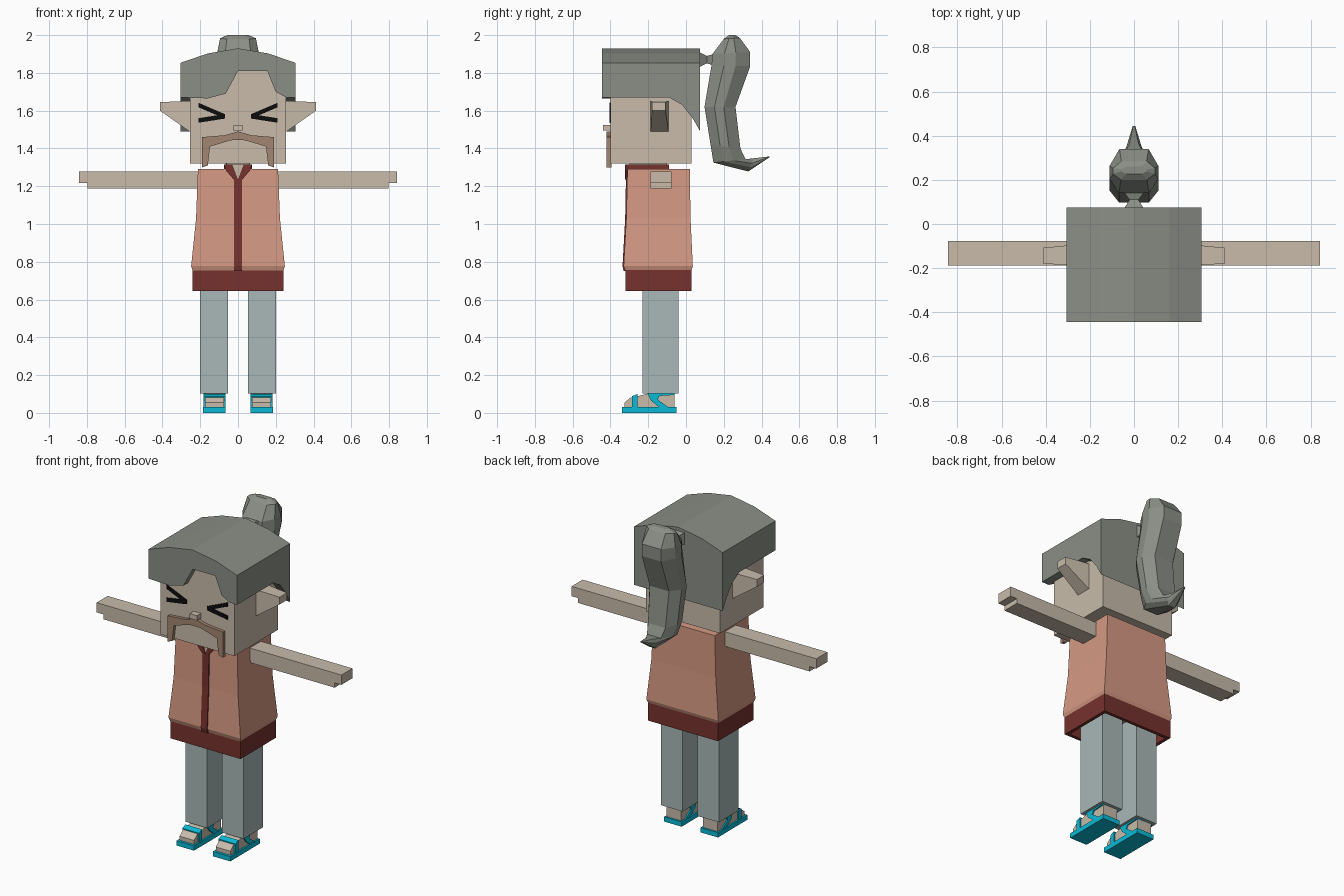
import bpy, bmesh
from mathutils import Vector

cube = bpy.data.objects.get("Cube")
if cube:
    bpy.data.objects.remove(cube, do_unlink=True)


def material(name, rgb):
    lin = [((c / 255 + 0.055) / 1.055) ** 2.4 for c in rgb]
    m = bpy.data.materials.new(name)
    m.diffuse_color = (*lin, 1)
    m.use_nodes = True
    bsdf = next(n for n in m.node_tree.nodes if n.type == 'BSDF_PRINCIPLED')
    bsdf.inputs["Base Color"].default_value = (*lin, 1)
    return m


skin = material("skin", (200, 187, 170))
hair = material("grey hair", (139, 143, 134))
shirt = material("salmon shirt", (213, 153, 131))
red = material("dark red", (118, 50, 45))
trouser = material("pale trousers", (168, 184, 183))
cyan = material("cyan sandal", (10, 186, 214))
black = material("black eyes", (12, 12, 12))
brown = material("brown moustache", (163, 134, 114))


def finish(name, bm, mat):
    bmesh.ops.recalc_face_normals(bm, faces=bm.faces)
    mesh = bpy.data.meshes.new(name)
    bm.to_mesh(mesh)
    bm.free()
    mesh.materials.append(mat)
    ob = bpy.data.objects.new(name, mesh)
    bpy.context.scene.collection.objects.link(ob)
    return ob


def loft(name, rings, mat, caps=True):
    """Skin a stack of equal-length rings of points."""
    bm = bmesh.new()
    rows = [[bm.verts.new(p) for p in ring] for ring in rings]
    n = len(rows[0])
    for r, s in zip(rows, rows[1:]):
        for i in range(n):
            j = (i + 1) % n
            bm.faces.new((r[i], r[j], s[j], s[i]))
    if caps:
        bm.faces.new(rows[0])
        bm.faces.new(rows[-1])
    return finish(name, bm, mat)


def prism(name, pts, axis, a, b, mat, side=1):
    """Extrude an outline along x (pts are y,z) or y (pts are x,z)."""
    if axis == 'x':
        rings = [[(d * side, p, q) for p, q in pts] for d in (a, b)]
    else:
        rings = [[(p * side, d, q) for p, q in pts] for d in (a, b)]
    return loft(name, rings, mat)


def rect(x0, x1, y0, y1, z):
    return [(x0, y0, z), (x1, y0, z), (x1, y1, z), (x0, y1, z)]


def box(name, x, y, z, mat):
    return loft(name, [rect(*x, *y, h) for h in z], mat)


def mirrored(pts):
    """Complete a right-hand outline that starts and ends on the centre line."""
    return pts + [(-x, z) for x, z in reversed(pts) if x > 0]


# Head and face
box("head", (-.255, .255), (-.4, .03), (1.32, 1.83), skin)
box("nose", (-.025, .025), (-.44, -.395), (1.495, 1.525), skin)
prism("moustache", mirrored([(0, 1.49), (.07, 1.47), (.19, 1.46), (.19, 1.30), (.16, 1.31),
                             (.148, 1.41), (.04, 1.443), (0, 1.445)]), 'y', -.42, -.395, brown)

# Hair cap: front plate with a notched fringe, arched crown, sloping nape
arch = [(-.305, 1.853), (-.16, 1.903), (0, 1.93), (.16, 1.903), (.305, 1.853)]
fringe = [(.305, 1.67), (.255, 1.67), (.2, 1.70), (.155, 1.81), (0, 1.81),
          (-.065, 1.69), (-.16, 1.665), (-.305, 1.67)]
prism("hair_fringe", arch + fringe, 'y', -.445, -.398, hair)
prism("hair_crown", arch + [(.305, 1.67), (-.305, 1.67)], 'y', -.398, .075, hair)
prism("hair_nape", [(-.09, 1.67), (-.02, 1.63), (.035, 1.56), (.075, 1.49), (.075, 1.67)],
      'x', -.305, .305, hair)

# Ponytail: pinched tie, then eight-sided tail from (inner, outer, half width)
loft("ponytail_tie", [[(sx * w, y, z) for sx, z in
                       ((-1, 1.87 - h), (1, 1.87 - h), (1, 1.87 + h), (-1, 1.87 + h))]
                      for y, w, h in ((.07, .045, .04), (.11, .02, .02), (.15, .05, .03))], hair)
tail = []
for inner, outer, w in [((.2, 1.98), (.285, 1.985), .095), ((.14, 1.9), (.34, 1.91), .11),
                        ((.135, 1.84), (.34, 1.835), .11), ((.098, 1.62), (.262, 1.62), .11),
                        ((.13, 1.42), (.288, 1.40), .1), ((.145, 1.325), (.315, 1.343), .08),
                        ((.33, 1.278), (.36, 1.348), .035), ((.44, 1.352), (.445, 1.358), .006)]:
    a, b = Vector((0, *inner)), Vector((0, *outer))
    half = [(0, .62), (.32, 1), (.62, 1), (1, .6)]
    ring = [a.lerp(b, t) + Vector((w * k, 0, 0)) for t, k in half]
    ring += [a.lerp(b, t) - Vector((w * k, 0, 0)) for t, k in reversed(half)]
    tail.append(ring)
top = [Vector((p.x * .6, .246 + (p.y - .246) * .4, 2)) for p in tail[0]]
loft("ponytail", [top] + tail, hair)

# Shirt, hem, collar and placket
torso = [(1.29, .212, -.31, .02), (1.03, .222, -.316, .024),
         (.777, .248, -.33, .036), (.753, .24, -.322, .028)]
loft("shirt", [rect(-w, w, f, b, z) for z, w, f, b in torso], shirt)
outer = [rect(-.242, .242, -.32, .03, z) for z in (.757, .645)]
inner = [rect(-.222, .222, -.3, .01, z) for z in (.645, .757)]
loft("shirt_hem", outer + inner, red, caps=False)
box("neck", (-.06, .06), (-.3, -.1), (1.28, 1.33), skin)
box("collar", (-.075, .075), (-.305, -.09), (1.28, 1.315), red)
prism("neck_opening", [(-.035, 1.316), (.035, 1.316), (0, 1.235)], 'y', -.317, -.3, skin)
loft("placket", [rect(-.022, .022, f, f + .03, z) for z, f in
                 ((1.24, -.318), (1.03, -.322), (.777, -.336), (.75, -.33))], red)

for side, tag in ((1, "left"), (-1, "right")):
    # Squinting eye drawn as two thin bars
    for end in (1.63, 1.548):
        mid = 1.57
        prism(tag + "_eye_bar", [(.07, mid - .012), (.07, mid + .012), (.21, end + .012),
                                 (.21, end - .012)], 'y', -.406, -.399, black, side)

    # Ear, tapering outward
    loft(tag + "_ear", [[(side * x, f, lo), (side * x, b, lo), (side * x, b, hi), (side * x, f, hi)]
                        for x, f, b, lo, hi in ((.25, -.188, -.092, 1.485, 1.652),
                                                (.413, -.18, -.108, 1.6, 1.645))], skin)

    # Collar wing beside the neck opening
    prism(tag + "_collar_wing", [(.03, 1.316), (.075, 1.316), (.065, 1.285), (.022, 1.235),
                                 (0, 1.235)], 'y', -.322, -.3, red, side)

    # Arm with a stepped fingertip
    prism(tag + "_arm", [(.2, 1.278), (.843, 1.278), (.843, 1.217), (.797, 1.217),
                         (.797, 1.187), (.2, 1.187)], 'y', -.187, -.078, skin, side)

    # Trouser leg
    box(tag + "_leg", sorted((side * .052, side * .2)), (-.23, -.04), (.102, .76), trouser)

    # Foot and sandal
    prism(tag + "_foot", [(-.325, .025), (-.325, .055), (-.295, .08), (-.24, .092), (-.2, .102),
                          (-.06, .102), (-.06, .025)], 'x', .075, .175, skin, side)
    prism(tag + "_sole", [(-.34, 0), (-.34, .03), (-.05, .03), (-.05, 0)],
          'x', .065, .185, cyan, side)
    prism(tag + "_toe_strap", [(-.287, .02), (-.287, .088), (-.257, .1), (-.257, .02)],
          'x', .067, .183, cyan, side)
    prism(tag + "_ankle_strap", [(-.205, .107), (-.06, .107), (-.06, .095), (-.14, .09),
                                 (-.15, .07), (-.09, .028), (-.14, .028), (-.185, .065)],
          'x', .067, .183, cyan, side)
